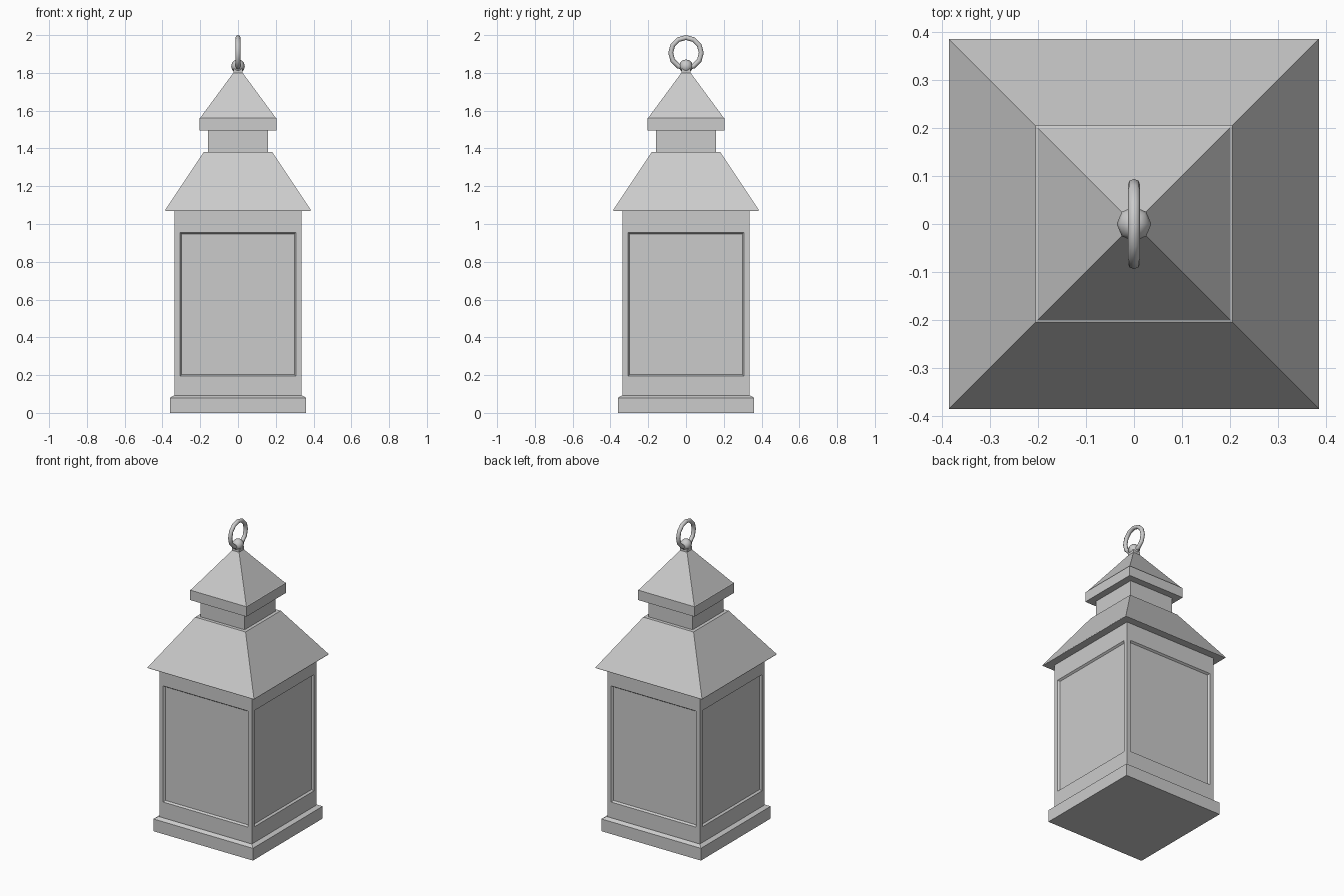
import bpy, bmesh, math
from mathutils import Matrix

if "Cube" in bpy.data.objects:
    bpy.data.objects.remove(bpy.data.objects["Cube"])


def finish(bm, name, smooth=False):
    bmesh.ops.recalc_face_normals(bm, faces=bm.faces[:])
    mesh = bpy.data.meshes.new(name)
    bm.to_mesh(mesh)
    bm.free()
    for p in mesh.polygons:
        p.use_smooth = smooth
    obj = bpy.data.objects.new(name, mesh)
    bpy.context.collection.objects.link(obj)
    return obj


def square_loft(name, profile):
    """Stack square cross-sections given as (half_width, z), capped at both ends."""
    bm = bmesh.new()
    rings = []
    for h, z in profile:
        rings.append([bm.verts.new((sx * h, sy * h, z))
                      for sx, sy in ((-1, -1), (1, -1), (1, 1), (-1, 1))])
    for a, b in zip(rings, rings[1:]):
        for i in range(4):
            j = (i + 1) % 4
            bm.faces.new((a[i], a[j], b[j], b[i]))
    bm.faces.new(rings[0][::-1])
    bm.faces.new(rings[-1])
    return finish(bm, name)


# Base plinth, roof, neck and cap
square_loft("base", [(0.36, 0.0), (0.36, 0.08), (0.34, 0.092)])
square_loft("lower_roof", [(0.385, 1.07), (0.385, 1.075), (0.182, 1.38)])
square_loft("neck", [(0.16, 1.375), (0.16, 1.505)])
square_loft("cap", [(0.205, 1.495), (0.205, 1.56), (0.2, 1.562), (0.006, 1.825)])
square_loft("finial_collar", [(0.025, 1.795), (0.025, 1.82)])

# Body with a bevelled recessed panel on each side
bm = bmesh.new()
bmesh.ops.create_cube(bm, size=1.0, matrix=Matrix.Translation((0, 0, 0.58))
                      @ Matrix.Diagonal((0.67, 0.67, 0.99, 1)))
bm.normal_update()
sides = [f for f in bm.faces if abs(f.normal.z) < 0.5]
bmesh.ops.inset_individual(bm, faces=sides, thickness=0.04)
for f in sides:
    for v in f.verts:
        v.co.z = 0.955 if v.co.z > 0.58 else 0.195
bmesh.ops.inset_individual(bm, faces=sides, thickness=0.012, depth=-0.012)
finish(bm, "body")

# Faceted finial ball
bm = bmesh.new()
bmesh.ops.create_uvsphere(bm, u_segments=8, v_segments=6, radius=0.036,
                          matrix=Matrix.Translation((0, 0, 1.835)))
finish(bm, "finial_ball", True)

# Hanging ring standing in the side plane
bm = bmesh.new()
MAJOR, MINOR, N, M = 0.081, 0.013, 12, 8
grid = []
for i in range(N):
    a = 2 * math.pi * i / N
    row = []
    for k in range(M):
        b = 2 * math.pi * k / M
        r = MAJOR + MINOR * math.cos(b)
        row.append(bm.verts.new((MINOR * math.sin(b), r * math.sin(a), 1.906 + r * math.cos(a))))
    grid.append(row)
for i in range(N):
    for k in range(M):
        p, q = grid[i], grid[(i + 1) % N]
        bm.faces.new((p[k], q[k], q[(k + 1) % M], p[(k + 1) % M]))
finish(bm, "hanging_ring", True)
